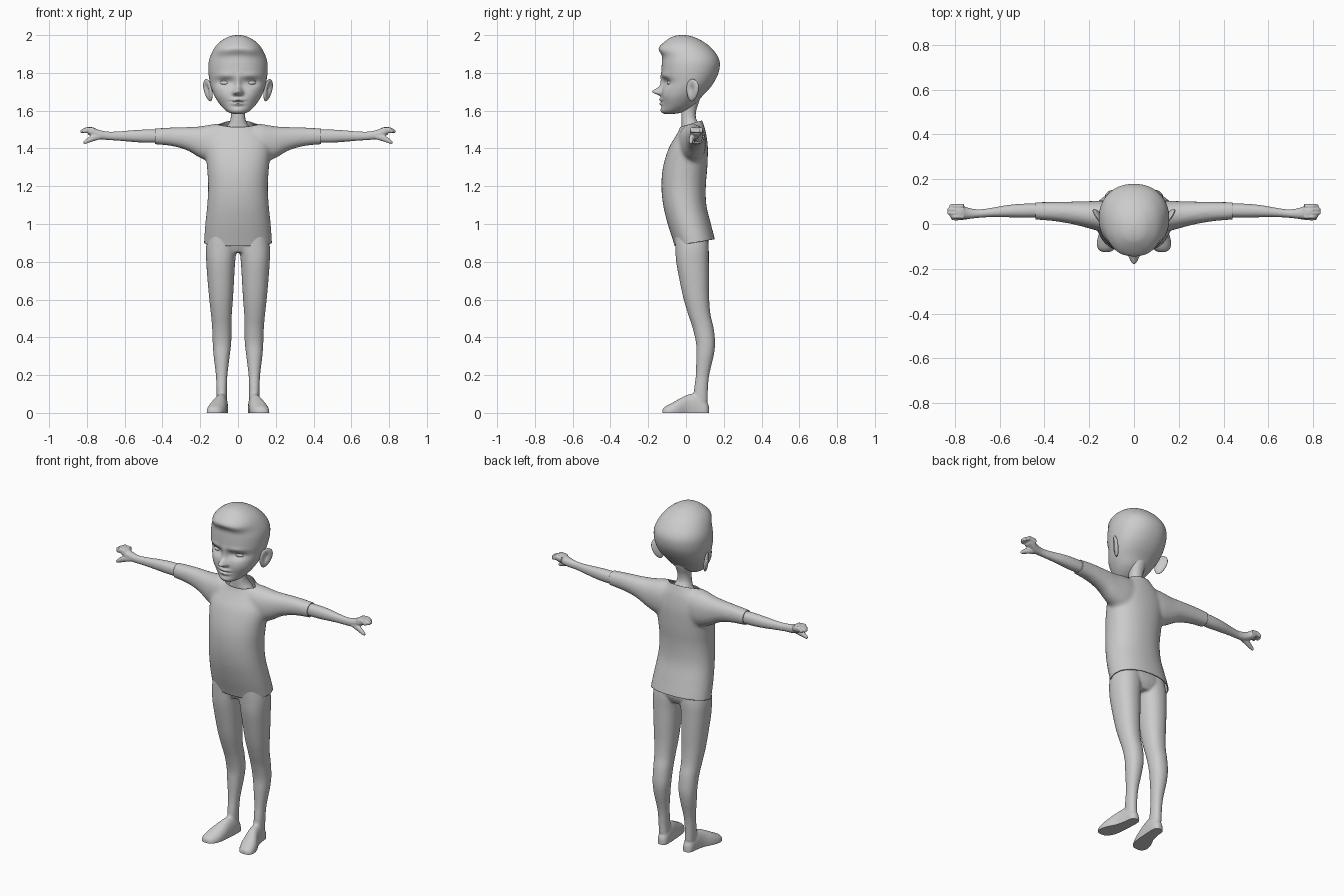
import bpy, bmesh, math
from mathutils import Vector, Matrix

if "Cube" in bpy.data.objects:
    bpy.data.objects.remove(bpy.data.objects["Cube"])

clay = bpy.data.materials.new("plain_grey")
clay.use_nodes = True
GREY = (0.6, 0.6, 0.6, 1)
clay.diffuse_color = GREY
clay.node_tree.nodes["Principled BSDF"].inputs["Base Color"].default_value = GREY


def spline(rows, steps):
    """Catmull-Rom through rows of equal length."""
    out = []
    for i in range(len(rows) - 1):
        p0, p1 = rows[max(i - 1, 0)], rows[i]
        p2, p3 = rows[i + 1], rows[min(i + 2, len(rows) - 1)]
        for s in range(steps):
            t = s / steps
            out.append([b + 0.5 * t * (c - a + t * (2 * a - 5 * b + 4 * c - d + t * (3 * (b - c) + d - a)))
                        for a, b, c, d in zip(p0, p1, p2, p3)])
    return out + [rows[-1]]


def loft(bm, axis, rows, n=32, steps=5, power=2.2):
    """Skin sections along an axis; each row is position, then min and max of the other two axes."""
    others = [i for i in range(3) if i != axis]
    rings = []
    for t, a0, a1, b0, b1 in spline(rows, steps):
        ring = []
        for k in range(n):
            c, s = math.cos(math.tau * k / n), math.sin(math.tau * k / n)
            p = [0, 0, 0]
            p[axis] = t
            for i, lo, hi, v in ((others[0], a0, a1, c), (others[1], b0, b1, s)):
                p[i] = (lo + hi) / 2 + (hi - lo) / 2 * math.copysign(abs(v) ** (2 / power), v)
            ring.append(bm.verts.new(p))
        rings.append(ring)
    for r, q in zip(rings, rings[1:]):
        for k in range(n):
            bm.faces.new((r[k], r[(k + 1) % n], q[(k + 1) % n], q[k]))
    bm.faces.new(rings[0])
    bm.faces.new(rings[-1])


def mirror(bm):
    geo = bmesh.ops.duplicate(bm, geom=bm.verts[:] + bm.edges[:] + bm.faces[:])["geom"]
    for v in geo:
        if isinstance(v, bmesh.types.BMVert):
            v.co.x = -v.co.x


def cut(bm, point, normal, fill=False):
    res = bmesh.ops.bisect_plane(bm, geom=bm.verts[:] + bm.edges[:] + bm.faces[:], plane_co=point,
                                 plane_no=normal, clear_outer=True)
    if fill:
        edges = [e for e in res["geom_cut"] if isinstance(e, bmesh.types.BMEdge)]
        bmesh.ops.holes_fill(bm, edges=edges, sides=0)


def finish(bm, name):
    bmesh.ops.recalc_face_normals(bm, faces=bm.faces[:])
    me = bpy.data.meshes.new(name)
    bm.to_mesh(me)
    bm.free()
    me.shade_smooth()
    me.set_sharp_from_angle(angle=math.radians(50))
    me.materials.clear()
    me.materials.append(clay)
    ob = bpy.data.objects.new(name, me)
    bpy.context.scene.collection.objects.link(ob)
    return ob


def fuse(bm, voxel, smooth):
    """Merge overlapping lofts into one soft skin."""
    ob = finish(bm, "temporary_blend")
    m = ob.modifiers.new("Remesh", "REMESH")
    m.mode = "VOXEL"
    m.voxel_size = voxel
    m = ob.modifiers.new("Smooth", "SMOOTH")
    m.iterations = smooth
    dg = bpy.context.evaluated_depsgraph_get()
    out = bmesh.new()
    out.from_mesh(ob.evaluated_get(dg).to_mesh())
    bpy.data.objects.remove(ob)
    return out


# Shirt: sleeves blended into the torso, then cut open at hem, cuffs and collar
bm = bmesh.new()
loft(bm, 0, [(.04, -.04, .1, 1.33, 1.53), (.12, -.04, .105, 1.32, 1.53), (.2, -.02, .102, 1.35, 1.517),
             (.27, -.002, .1, 1.39, 1.513), (.36, .013, .099, 1.414, 1.511), (.48, .022, .097, 1.425, 1.503)])
mirror(bm)
torso = [(.8, .18, -.035, .17), (.9, .18, -.065, .157), (1, .173, -.097, .132), (1.1, .163, -.121, .108),
         (1.2, .158, -.13, .105), (1.3, .164, -.122, .113), (1.4, .172, -.092, .116), (1.46, .155, -.058, .11),
         (1.5, .12, -.036, .102), (1.53, .085, -.028, .092), (1.57, .062, -.025, .078)]
loft(bm, 2, [(z, -w, w, a, b) for z, w, a, b in torso], n=48)
bm = fuse(bm, .009, 9)
cut(bm, (0, .05, .902), (0, .17, -1))
for s in (1, -1):
    cut(bm, (s * .44, 0, 0), (s, 0, 0))
cut(bm, (0, .03, 1.532), (0, -.3, 1))
shirt = finish(bm, "shirt")
thick = shirt.modifiers.new("Cloth thickness", "SOLIDIFY")
thick.thickness = .005

# Legs, pelvis and flat-soled feet
bm = bmesh.new()
loft(bm, 2, [(.06, .058, .112, .04, .115), (.12, .059, .114, .042, .116), (.2, .056, .117, .052, .123),
             (.3, .044, .129, .054, .146), (.37, .036, .134, .053, .154), (.45, .034, .137, .035, .146),
             (.52, .033, .143, .012, .13), (.6, .027, .152, -.012, .123), (.7, .021, .161, -.034, .122),
             (.8, .015, .168, -.052, .121), (.88, .006, .169, -.057, .12), (.96, .006, .155, -.06, .11)])
loft(bm, 1, [(.123, .07, .095, -.03, .035), (.105, .055, .112, -.04, .065), (.06, .053, .118, -.05, .1),
             (.01, .056, .13, -.05, .097), (-.04, .06, .155, -.045, .072), (-.08, .069, .166, -.04, .05),
             (-.11, .085, .162, -.03, .034), (-.125, .105, .145, -.02, .02)])
mirror(bm)
loft(bm, 2, [(.85, -.08, .08, -.03, .1), (.9, -.16, .16, -.05, .12), (.97, -.155, .155, -.06, .11)])
bm = fuse(bm, .007, 4)
cut(bm, (0, 0, 0), (0, 0, -1), True)
finish(bm, "legs_and_feet")

# Forearms with palm, four fingers and thumb
bm = bmesh.new()
loft(bm, 0, [(.36, .03, .09, 1.432, 1.498), (.48, .028, .091, 1.43, 1.5), (.56, .03, .085, 1.435, 1.496),
             (.63, .031, .073, 1.441, 1.49), (.69, .028, .065, 1.445, 1.489), (.735, .023, .071, 1.449, 1.498),
             (.77, .021, .083, 1.462, 1.512), (.795, .025, .086, 1.474, 1.513)])
for i, tip in enumerate((.822, .834, .834, .824)):
    y = .032 + .016 * i
    loft(bm, 0, [(.76, y - .009, y + .009, 1.48, 1.51), (.8, y - .009, y + .009, 1.483, 1.513),
                 (tip - .01, y - .007, y + .009, 1.48, 1.504), (tip, y - .003, y + .006, 1.484, 1.496)], n=14)
loft(bm, 0, [(.725, .024, .05, 1.45, 1.48), (.765, .018, .046, 1.438, 1.475), (.795, .016, .038, 1.428, 1.457),
             (.812, .018, .034, 1.423, 1.443), (.818, .023, .03, 1.427, 1.437)], n=16)
mirror(bm)
finish(fuse(bm, .004, 3), "arms_and_hands")

# Neck, flaring under the collar
bm = bmesh.new()
neck = [(1.44, .1, -.02, .08), (1.5, .07, -.022, .08), (1.53, .05, -.023, .069), (1.56, .039, -.024, .053),
        (1.6, .037, -.024, .054), (1.65, .045, -.02, .07), (1.72, .05, 0, .09)]
loft(bm, 2, [(z, -w, w, a, b) for z, w, a, b in neck])
finish(bm, "neck")

# Head: skull loft with the features pressed in and pulled out of its front
bm = bmesh.new()
skull = [(1.582, .018, -.11, -.07), (1.587, .04, -.12, -.035), (1.6, .064, -.126, .0), (1.63, .093, -.127, .045),
         (1.67, .12, -.128, .08), (1.71, .138, -.125, .118), (1.75, .149, -.122, .148), (1.8, .156, -.129, .172),
         (1.85, .156, -.128, .179), (1.89, .146, -.125, .167), (1.93, .126, -.128, .136), (1.96, .101, -.115, .1),
         (1.985, .064, -.085, .054), (1.996, .035, -.057, .018), (2, .01, -.03, -.005)]
loft(bm, 2, [(z, -w, w, a, b) for z, w, a, b in skull], n=180, steps=9, power=2.15)
# each feature: side offset, height, width, tallness, forward push
features = [(0, 1.74, .011, .03, .016), (0, 1.702, .014, .013, .042), (.016, 1.694, .009, .008, .016),
            (0, 1.658, .023, .007, .014), (0, 1.637, .02, .007, .014), (0, 1.648, .026, .003, -.006),
            (0, 1.602, .025, .012, .008), (.068, 1.75, .03, .016, -.018), (.068, 1.785, .035, .011, .006),
            (.075, 1.69, .03, .028, .007), (0, 1.928, .065, .02, .016), (.08, 1.915, .03, .02, .008)]
for v in bm.verts:
    front = min(max(-(v.co.y - .01) / .06, 0), 1)
    x, z = v.co.x, v.co.z
    for fx, fz, sx, sz, push in features:
        for side in ((1, -1) if fx else (1,)):
            v.co.y -= front * push * math.exp(-((x - side * fx) / sx) ** 2 / 2 - ((z - fz) / sz) ** 2 / 2)
finish(bm, "head")

for side, label in ((1, "left"), (-1, "right")):
    flip = Matrix.Scale(side, 4, (1, 0, 0))
    # Eyeball and the lid rim round it
    place = flip @ Matrix.Translation((.068, -.074, 1.747)) @ Matrix.Rotation(math.radians(18), 4, "Z")
    bm = bmesh.new()
    bmesh.ops.create_uvsphere(bm, u_segments=32, v_segments=20, radius=1,
                              matrix=place @ Matrix.Diagonal((.032, .026, .016, 1)))
    finish(bm, label + "_eye")
    lid = bpy.data.curves.new(label + "_eyelid", "CURVE")
    lid.dimensions = "3D"
    lid.bevel_depth = .003
    lid.bevel_resolution = 3
    loop = lid.splines.new("POLY")
    loop.points.add(31)
    loop.use_cyclic_u = True
    for k, p in enumerate(loop.points):
        a = math.tau * k / 32
        co = place @ Vector((.03 * math.cos(a), -.02 + .006 * math.cos(a) ** 2, .0145 * math.sin(a)))
        p.co = (*co, 1)
    lid.materials.append(clay)
    bpy.context.scene.collection.objects.link(bpy.data.objects.new(label + "_eyelid", lid))

    # Cupped ear, swept outward to the back
    bm = bmesh.new()
    bmesh.ops.create_uvsphere(bm, u_segments=40, v_segments=28, radius=1)
    for v in bm.verts:
        x, y, z = v.co
        hollow = .9 * math.exp(-((y + .1) / .42) ** 2 - ((z - .1) / .5) ** 2) if x > 0 else 0
        v.co = ((x - hollow) * .014, y * (.036 + .008 * z), z * .06)
    bm.transform(flip @ Matrix.Translation((.158, .034, 1.708)) @ Matrix.Rotation(math.radians(-32), 4, "Z")
                 @ Matrix.Rotation(math.radians(8), 4, "Y") @ Matrix.Rotation(math.radians(-12), 4, "X"))
    finish(bm, label + "_ear")
